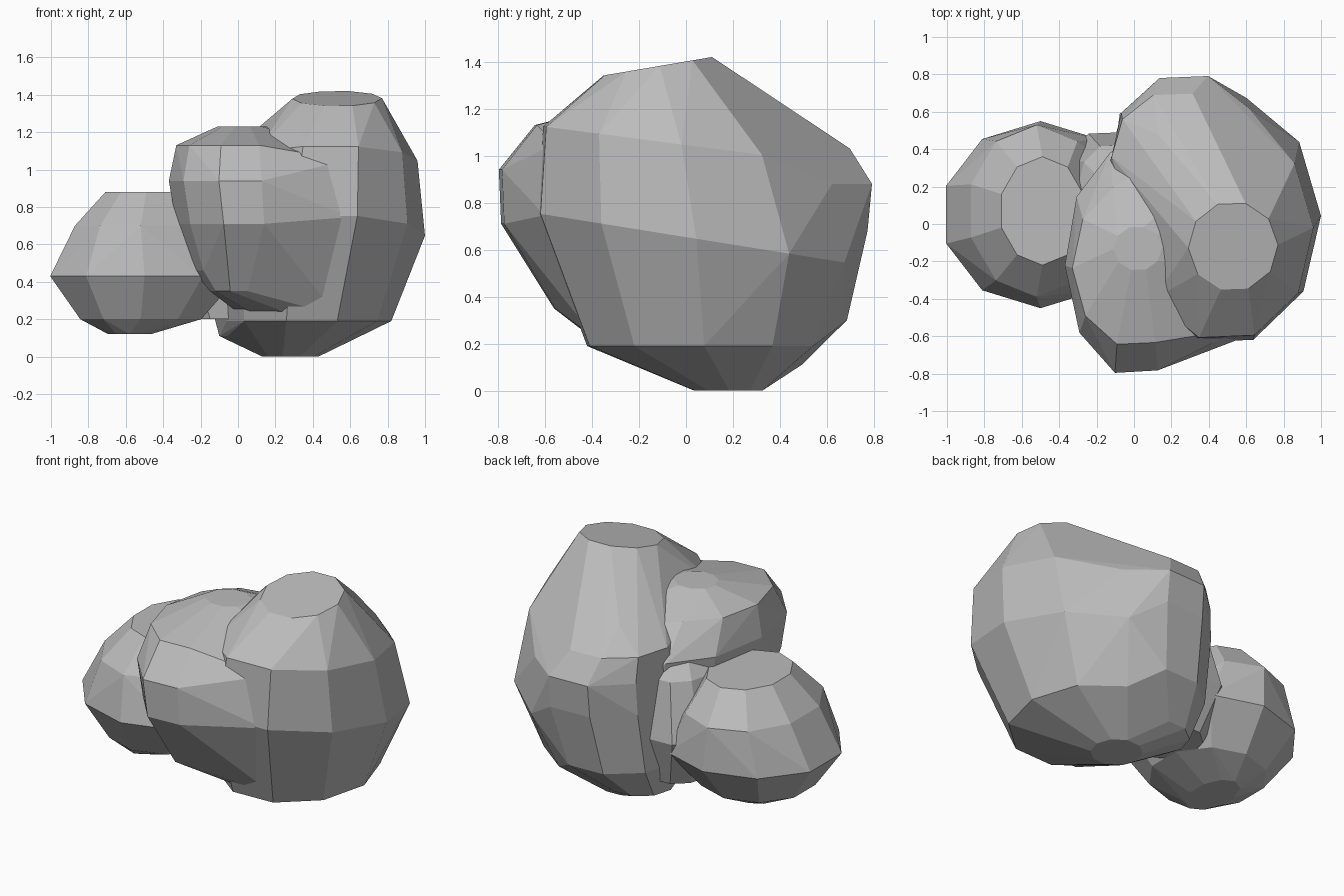
import bpy
import bmesh
import math

# Remove only the default cube
default_cube = bpy.data.objects.get("Cube")
if default_cube is not None:
    bpy.data.objects.remove(default_cube, do_unlink=True)


def make_material(name, color):
    material = bpy.data.materials.new(name)
    material.use_nodes = True
    material.diffuse_color = color
    for node in material.node_tree.nodes:
        if node.type == "BSDF_PRINCIPLED":
            node.inputs["Base Color"].default_value = color
            node.inputs["Roughness"].default_value = 0.9
    return material


stone_grey = make_material("stone grey", (0.5, 0.5, 0.5, 1))
SIDES = 10


def make_lobe(name, rings, turn=2):
    """Wrap a faceted boulder tightly around rings: height, centre x,
    centre y, radius x, radius y, and an optional slope along y."""
    bm = bmesh.new()
    for height, center_x, center_y, radius_x, radius_y, *slope in rings:
        tilt = slope[0] if slope else 0
        for side in range(SIDES):
            angle = math.radians(turn) + math.tau * side / SIDES
            offset_x = radius_x * math.cos(angle)
            offset_y = radius_y * math.sin(angle)
            bm.verts.new((center_x + offset_x,
                          center_y + offset_y,
                          height + tilt * offset_y))

    # Outer skin, without the points left inside it
    bmesh.ops.convex_hull(bm, input=bm.verts)
    loose = [vert for vert in bm.verts if not vert.link_faces]
    bmesh.ops.delete(bm, geom=loose, context="VERTS")

    # Merge nearly flat triangles into broad facets
    bmesh.ops.dissolve_limit(bm, angle_limit=math.radians(5),
                             verts=bm.verts, edges=bm.edges)
    bmesh.ops.recalc_face_normals(bm, faces=bm.faces)

    mesh = bpy.data.meshes.new(name)
    bm.to_mesh(mesh)
    bm.free()
    mesh.materials.append(stone_grey)
    lobe = bpy.data.objects.new(name, mesh)
    bpy.context.collection.objects.link(lobe)
    return lobe


# Tall bulk resting on the ground
tall_rings = [
    (0, .28, .18, .15, .15),
    (.19, .38, .06, .44, .5),
    (.65, .45, .02, .55, .68, -.16),
    (1.05, .48, -.04, .48, .59, -.13),
    (1.38, .53, -.12, .24, .24, .17),
]
# Bulge behind it, flowing into the same skin
back_rings = [
    (.11, .1, .3, .2, .2),
    (.3, .23, .3, .38, .4),
    (.68, .28, .33, .43, .46),
    (.88, .28, .32, .42, .49),
    (1.03, .22, .37, .34, .34),
    (1.15, .23, .43, .12, .08),
]
make_lobe("main_body", tall_rings + back_rings)

# Rounded front lobe, with its root buried in the main body
front_rings = [
    (.35, 0, -.35, .15, .22),
    (.46, .02, -.27, .26, .37),
    (.71, .02, -.2, .35, .61),
    (.94, 0, -.2, .37, .62),
    (1.13, 0, -.22, .33, .44),
    (1.23, .02, -.13, .13, .12),
]
root_rings = [
    (.22, .4, .04, .38, .45),
    (.65, .43, 0, .5, .64, -.16),
    (1.05, .44, -.06, .4, .53),
]
make_lobe("front_lobe", front_rings + root_rings)

# Low lobe reaching out to the side
make_lobe("side_lobe", [
    (.12, -.58, 0, .12, .2),
    (.2, -.52, .03, .34, .34),
    (.43, -.5, .05, .53, .5),
    (.7, -.52, .07, .37, .46),
    (.88, -.49, .07, .23, .29),
], turn=18)

# Bridge filling the crease between the lobes
make_lobe("neck", [
    (.2, -.1, .2, .18, .2),
    (.5, -.16, .22, .24, .28),
    (.85, -.12, .2, .18, .23),
    (1.1, 0, .1, .1, .1),
])
